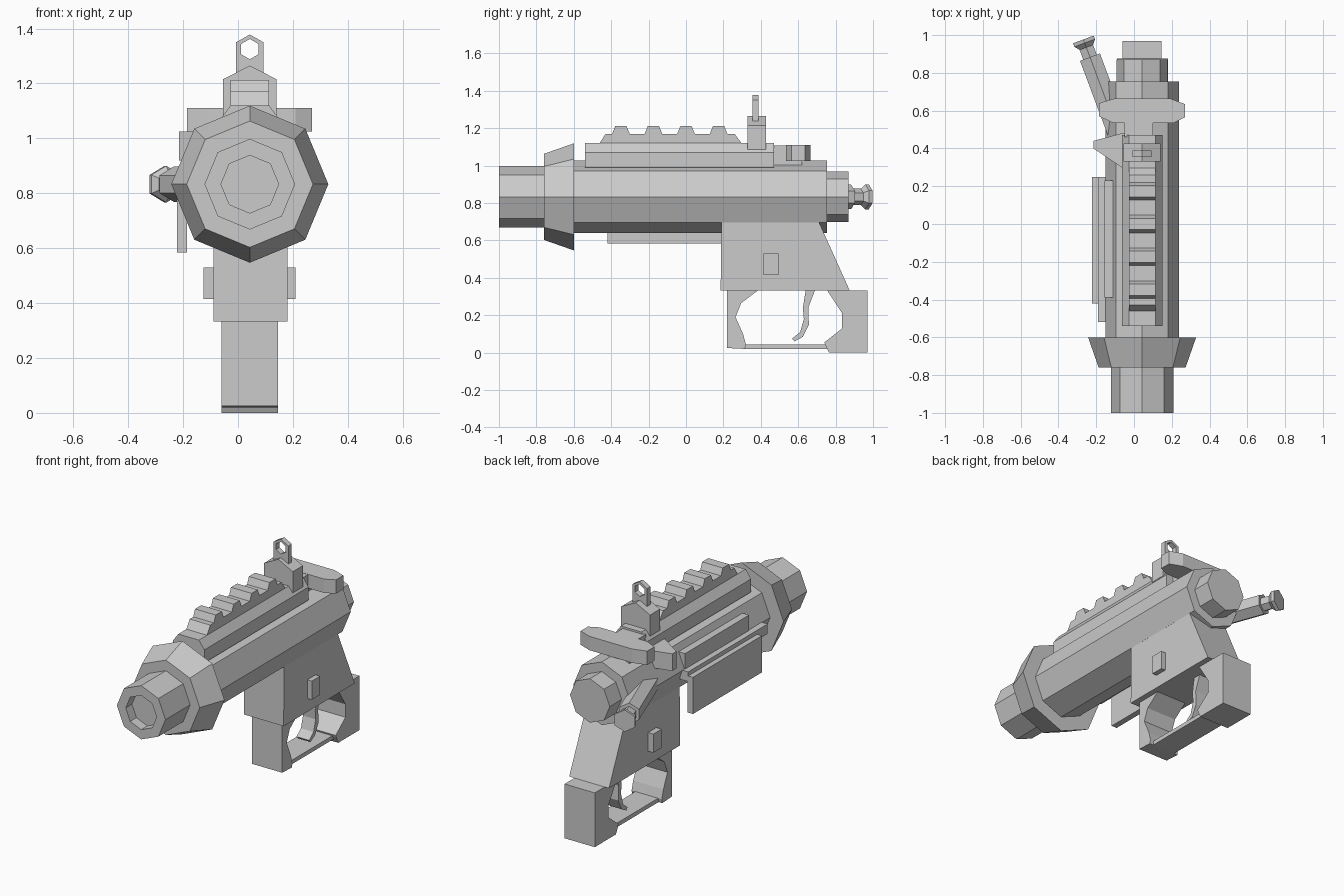
import bpy, bmesh, math
from mathutils import Vector

if "Cube" in bpy.data.objects:
    bpy.data.objects.remove(bpy.data.objects["Cube"])

CX, CZ = 0.043, 0.833   # barrel axis


def finish(name, bm):
    bmesh.ops.recalc_face_normals(bm, faces=bm.faces)
    mesh = bpy.data.meshes.new(name)
    bm.to_mesh(mesh)
    bm.free()
    obj = bpy.data.objects.new(name, mesh)
    bpy.context.collection.objects.link(obj)
    return obj


def prism(name, pts, axis, lo, hi):
    """Extrude a 2D profile along an axis: x takes (y,z), y takes (x,z), z takes (x,y)."""
    place = {'x': lambda a, b, d: (d, a, b),
             'y': lambda a, b, d: (a, d, b),
             'z': lambda a, b, d: (a, b, d)}[axis]
    bm = bmesh.new()
    rings = [[bm.verts.new(place(a, b, d)) for a, b in pts] for d in (lo, hi)]
    bm.faces.new(rings[0])
    bm.faces.new(rings[1])
    n = len(pts)
    for i in range(n):
        j = (i + 1) % n
        bm.faces.new((rings[0][i], rings[0][j], rings[1][j], rings[1][i]))
    return finish(name, bm)


def box(name, x, y, z):
    return prism(name, [(x[0], y[0]), (x[1], y[0]), (x[1], y[1]), (x[0], y[1])], 'z', *z)


def lathe(name, profile, sides, origin, direction, phase=0.0):
    """Faceted solid from (distance, radius) pairs along a horizontal direction."""
    d = Vector(direction).normalized()
    up = Vector((0, 0, 1))
    side = d.cross(up)
    bm = bmesh.new()
    rings = []
    for t, r in profile:
        c = Vector(origin) + d * t
        angles = [phase + math.tau * k / sides for k in range(sides)]
        rings.append([bm.verts.new(c + (side * math.cos(a) + up * math.sin(a)) * r)
                      for a in angles])
    for a, b in zip(rings, rings[1:]):
        for i in range(sides):
            j = (i + 1) % sides
            bm.faces.new((a[i], a[j], b[j], b[i]))
    bm.faces.new(rings[0])
    bm.faces.new(rings[-1])
    return finish(name, bm)


# Octagonal barrel: recessed muzzle, flared collar, body and rear cap
lathe("barrel", [(-0.94, 0.105), (-1.0, 0.105), (-1.0, 0.165), (-0.76, 0.165),
                 (-0.76, 0.23), (-0.6, 0.286), (-0.6, 0.194), (0.755, 0.194),
                 (0.755, 0.135), (0.87, 0.135)], 8, (CX, 0, CZ), (0, 1, 0))

# Grip housing and side buttons
prism("grip_housing", [(0.185, 0.333), (0.875, 0.333), (0.71, 0.7), (0.19, 0.7)],
      'x', -0.09, 0.18)
box("side_buttons", (-0.125, 0.21), (0.415, 0.495), (0.415, 0.53))

# Guard frame: two pillars joined by a thin bar
prism("front_pillar", [(0.22, 0.333), (0.22, 0.025), (0.315, 0.02), (0.32, 0.045),
                       (0.305, 0.1), (0.265, 0.19), (0.295, 0.265), (0.385, 0.333)],
      'x', -0.06, 0.145)
prism("rear_pillar", [(0.97, 0), (0.97, 0.333), (0.755, 0.333), (0.835, 0.21),
                      (0.835, 0.13), (0.74, 0.055), (0.745, 0.04), (0.765, 0)],
      'x', -0.06, 0.145)
box("guard_bar", (-0.035, 0.12), (0.31, 0.76), (0.02, 0.045))

# Curved trigger
prism("trigger", [(0.64, 0.335), (0.625, 0.24), (0.63, 0.18), (0.61, 0.11), (0.567, 0.075),
                  (0.58, 0.06), (0.625, 0.085), (0.657, 0.15), (0.654, 0.24), (0.69, 0.335)],
      'x', 0.0, 0.086)

# Top rail: chamfered base and toothed strip
prism("rail_base", [(CX - 0.107, 0.99), (CX + 0.107, 0.99), (CX + 0.107, 1.07),
                    (CX + 0.07, 1.12), (CX - 0.07, 1.12), (CX - 0.107, 1.07)],
      'y', -0.54, 0.47)
teeth = [(-0.465, 1.115), (-0.43, 1.17)]
for k in range(4):
    c = -0.348 + 0.174 * k
    teeth += [(c - 0.047, 1.17), (c - 0.03, 1.212), (c + 0.03, 1.212), (c + 0.047, 1.17)]
teeth += [(0.26, 1.17), (0.30, 1.115)]
prism("rail_teeth", teeth, 'x', CX - 0.07, CX + 0.07)

# Rear sight: gabled block and a post with a hexagonal hole
prism("sight_block", [(CX - 0.098, 1.085), (CX + 0.098, 1.085), (CX + 0.098, 1.215),
                      (CX, 1.265), (CX - 0.098, 1.215)], 'y', 0.33, 0.427)
post = prism("sight_post", [(CX - 0.05, 1.23), (CX + 0.05, 1.23), (CX + 0.05, 1.35),
                            (CX, 1.378), (CX - 0.05, 1.35)], 'y', 0.355, 0.388)
cutter = lathe("sight_cutter", [(-0.1, 0.037), (0.1, 0.037)], 6,
               (CX, 0.37, 1.325), (0, 1, 0), math.pi / 6)
mod = post.modifiers.new("hole", 'BOOLEAN')
mod.operation = 'DIFFERENCE'
mod.solver = 'EXACT'
mod.object = cutter
bpy.context.view_layer.objects.active = post
bpy.ops.object.modifier_apply(modifier=mod.name)
bpy.data.objects.remove(cutter)

# Cocking crossbar and its stem
prism("crossbar", [(-0.185, 0.64), (-0.10, 0.665), (0.19, 0.665), (0.27, 0.635),
                   (0.27, 0.565), (0.21, 0.535), (-0.11, 0.535), (-0.185, 0.57)],
      'z', 1.025, 1.11)
box("crossbar_stem", (-0.05, 0.10), (0.46, 0.62), (0.98, 1.108))

# Left-side wedge handle
prism("wedge_handle", [(-0.215, 0.44), (-0.215, 0.40), (-0.065, 0.30), (-0.02, 0.30),
                       (-0.02, 0.48), (-0.065, 0.48)], 'z', 0.92, 1.025)

# Angled hexagonal plunger
lathe("plunger", [(-0.55, 0.065), (-0.10, 0.065), (-0.10, 0.044), (-0.045, 0.044),
                  (-0.02, 0.067), (0.0, 0.067)], 6,
      (-0.268, 0.977, CZ), (-0.35, 0.937, 0), math.pi / 6)

# Left-side panel, rail and hanging plate
box("side_panel", (-0.155, -0.10), (-0.39, 0.23), (0.80, 0.93))
box("side_rail", (-0.19, -0.135), (-0.52, 0.25), (0.775, 0.835))
box("side_plate", (-0.222, -0.185), (-0.42, 0.25), (0.585, 0.81))
